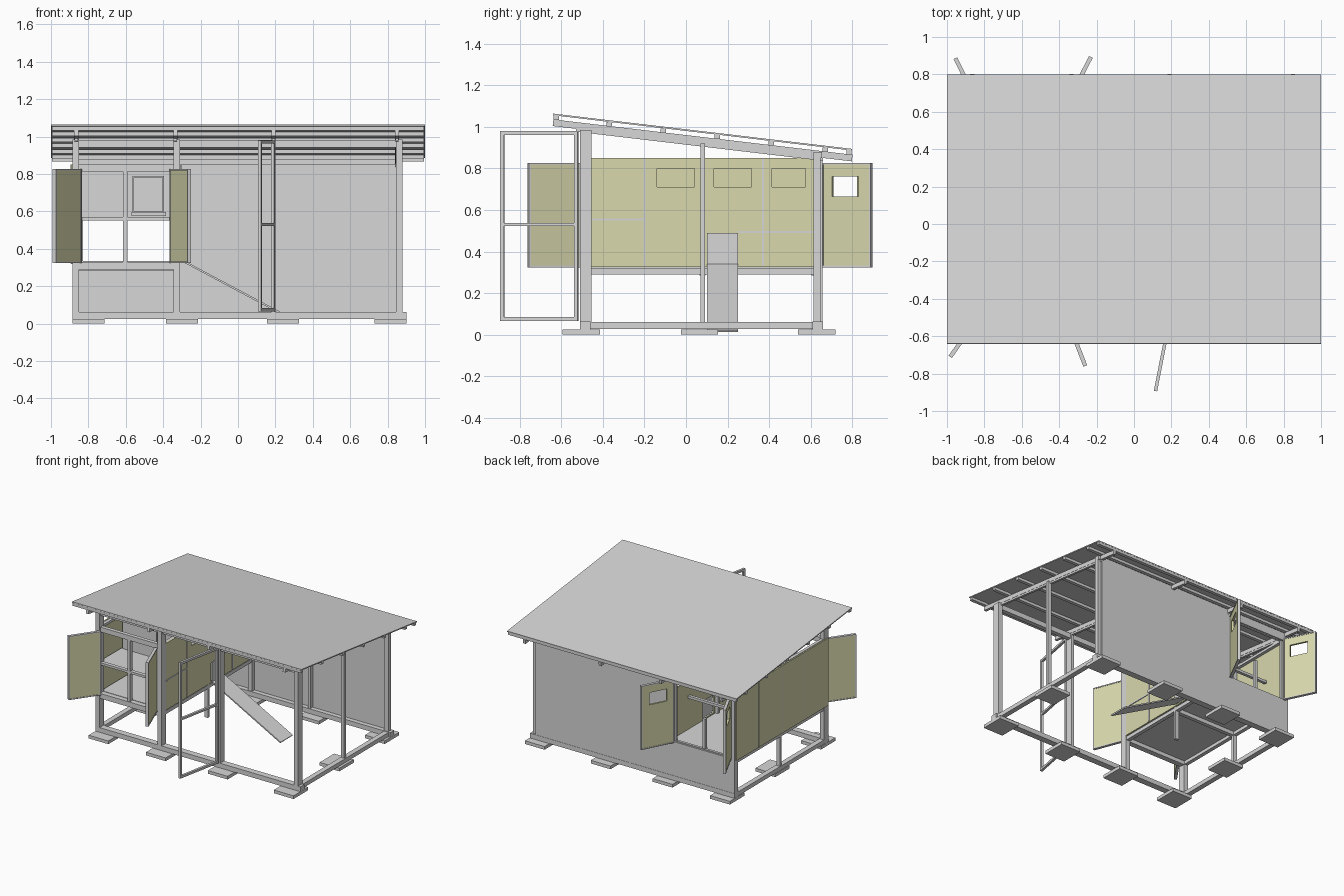
import bpy
import bmesh
from mathutils import Vector, Matrix

cube = bpy.data.objects.get("Cube")
if cube:
    bpy.data.objects.remove(cube, do_unlink=True)


def material(name, colour):
    m = bpy.data.materials.new(name)
    m.use_nodes = True
    m.diffuse_color = colour
    m.node_tree.nodes["Principled BSDF"].inputs["Base Color"].default_value = colour
    return m


GREY = material("light_grey", (0.68, 0.68, 0.68, 1))
YELLOW = material("pale_yellow", (0.69, 0.69, 0.42, 1))


def finish(name, bm, mat):
    mesh = bpy.data.meshes.new(name)
    bm.to_mesh(mesh)
    bm.free()
    mesh.materials.append(mat)
    ob = bpy.data.objects.new(name, mesh)
    bpy.context.scene.collection.objects.link(ob)
    return ob


def box(name, x, y, z, mat=GREY):
    """Box from (min, max) pairs."""
    bm = bmesh.new()
    size = Matrix.Diagonal((x[1] - x[0], y[1] - y[0], z[1] - z[0], 1))
    centre = Vector((sum(x) / 2, sum(y) / 2, sum(z) / 2))
    bmesh.ops.create_cube(bm, size=1, matrix=Matrix.Translation(centre) @ size)
    return finish(name, bm, mat)


def beam(name, a, b, width, depth, mat=GREY):
    """Bar from a to b: width is level, depth is across it."""
    a, b = Vector(a), Vector(b)
    along = (b - a).normalized()
    side = Vector((1, 0, 0)) if abs(along.z) > 0.99 else along.cross((0, 0, 1)).normalized()
    up = side.cross(along)
    rot = Matrix((side, along, up)).transposed().to_4x4()
    bm = bmesh.new()
    size = Matrix.Diagonal((width, (b - a).length, depth, 1))
    bmesh.ops.create_cube(bm, size=1, matrix=Matrix.Translation((a + b) / 2) @ rot @ size)
    return finish(name, bm, mat)


def panel(name, p, q, z, mat, holes=(), thick=0.01):
    """Upright sheet over the plan line p-q; holes are (u0, u1, z0, z1)."""
    p, q = Vector((*p, 0)), Vector((*q, 0))
    length = (q - p).length
    way = (q - p) / length
    us = sorted({0, length, *(u for h in holes for u in h[:2])})
    zs = sorted({*z, *(v for h in holes for v in h[2:])})
    bm = bmesh.new()
    for u0, u1 in zip(us, us[1:]):
        for z0, z1 in zip(zs, zs[1:]):
            u, v = (u0 + u1) / 2, (z0 + z1) / 2
            if any(h[0] < u < h[1] and h[2] < v < h[3] for h in holes):
                continue
            corners = ((u0, z0), (u1, z0), (u1, z1), (u0, z1))
            bm.faces.new([bm.verts.new(p + way * s + Vector((0, 0, t))) for s, t in corners])
    bmesh.ops.remove_doubles(bm, verts=bm.verts, dist=0.0001)
    ob = finish(name, bm, mat)
    solid = ob.modifiers.new("Thickness", "SOLIDIFY")
    solid.thickness, solid.offset = thick, 0
    return ob


def frame(name, p, q, z, width, depth):
    """Rectangular frame standing over the plan line p-q."""
    p, q = Vector((*p, 0)), Vector((*q, 0))
    way = (q - p).normalized() * width / 2
    for label, h in (("bottom", z[0] + width / 2), ("top", z[1] - width / 2)):
        lift = Vector((0, 0, h))
        beam(f"{name}_{label}_rail", p + lift, q + lift, depth, width)
    for label, s in (("hinge", p + way), ("latch", q - way)):
        panel(f"{name}_{label}_stile", (s - way).xy, (s + way).xy, z, GREY, thick=depth)


# Foundation slabs
for x in (-0.8, -0.3, 0.24, 0.815):
    for y in (-0.505, 0.065, 0.63):
        if y != 0.065 or abs(x) > 0.5:
            box("foot_slab", (x - 0.086, x + 0.086), (y - 0.09, y + 0.09), (0, 0.025))

# Sills
for label, y in (("front", -0.485), ("back", 0.635)):
    box(f"{label}_sill", (-0.885, 0.9), (y - 0.025, y + 0.025), (0.025, 0.062))
for label, x in (("left", -0.865), ("right", 0.865)):
    box(f"{label}_sill", (x - 0.02, x + 0.02), (-0.46, 0.61), (0.028, 0.06))

# Posts
for x in (-0.867, -0.327, 0.19, 0.862):
    w = 0.01 if x == 0.19 else 0.018
    box("front_post", (x - w, x + w), (-0.51, -0.455), (0.03, 0.985))
    box("back_post", (x - w, x + w), (0.615, 0.648), (0.03, 0.87))
for x in (-0.867, -0.327, 0.862):
    box("middle_post", (x - 0.015, x + 0.015), (0.07, 0.092), (0.06, 0.92))

# Top plates
box("front_top_plate", (-0.885, 0.88), (-0.5, -0.465), (0.942, 0.982))
box("back_top_plate", (-0.885, 0.88), (0.615, 0.655), (0.85, 0.88))


# Sloping roof
def roof_z(y):
    return 1.06 - (y + 0.64) * 0.118


for x in (-0.865, -0.335, 0.19, 0.85):
    beam("rafter", (x, -0.64, roof_z(-0.64) - 0.04), (x, 0.8, roof_z(0.8) - 0.04), 0.022, 0.032)
    beam("rafter_brace", (x, -0.53, roof_z(-0.53) - 0.06), (x, 0.66, roof_z(0.66) - 0.06), 0.018, 0.02)
for y in (-0.625, -0.37, -0.11, 0.15, 0.41, 0.67, 0.785):
    h = roof_z(y) - 0.014
    box("purlin", (-0.995, 0.995), (y - 0.013, y + 0.013), (h - 0.012, h + 0.01))
beam("roof_sheet", (0, -0.64, roof_z(-0.64)), (0, 0.8, roof_z(0.8)), 2, 0.008)

# Back wall with the rear hatch opening
panel("back_wall", (-0.885, 0.652), (0.85, 0.652), (0.03, 0.85), GREY,
      [(0.04, 0.535, 0.33, 0.815)], 0.012)
frame("rear_hatch_frame", (-0.85, 0.635), (-0.345, 0.635), (0.315, 0.835), 0.02, 0.02)

# House floor, side walls and divider
box("house_floor", (-0.87, -0.32), (-0.46, 0.645), (0.315, 0.33))
for y in (-0.47, 0.08, 0.62):
    box("floor_joist", (-0.85, -0.34), (y - 0.015, y + 0.015), (0.285, 0.315))
for x in (-0.867, -0.327):
    box("floor_side_rail", (x - 0.015, x + 0.015), (-0.46, 0.62), (0.29, 0.318))
    box("house_top_rail", (x - 0.012, x + 0.012), (-0.46, 0.62), (0.83, 0.85))
panel("left_wall", (-0.888, -0.5), (-0.888, 0.645), (0.318, 0.85), YELLOW)
panel("divider_wall", (-0.312, -0.455), (-0.312, 0.615), (0.325, 0.85), YELLOW,
      [(0.315, 0.495, 0.71, 0.80), (0.59, 0.77, 0.71, 0.80), (0.87, 1.03, 0.71, 0.80),
       (0.555, 0.705, 0.335, 0.48)])
for y0, y1, z0, z1 in ((-0.205, -0.195, 0.33, 0.85), (0.365, 0.375, 0.33, 0.85),
                       (-0.455, -0.2, 0.55, 0.56), (0.25, 0.615, 0.49, 0.5)):
    box("divider_batten", (-0.307, -0.302), (y0, y1), (z0, z1))
for y in (-0.2, 0.08, 0.37):
    box("left_wall_seam", (-0.896, -0.892), (y - 0.002, y + 0.002), (0.32, 0.85))

# Pop door and ramp into the run
box("pop_door", (-0.303, -0.295), (0.1, 0.25), (0.335, 0.49))
beam("ramp", (-0.295, 0.175, 0.335), (0.3, 0.175, 0.018), 0.15, 0.01)

# House front framing
box("front_bottom_rail", (-0.85, -0.345), (-0.505, -0.465), (0.29, 0.33))
box("front_shelf_rail", (-0.85, -0.345), (-0.5, -0.47), (0.552, 0.57))
box("front_header", (-0.85, -0.345), (-0.5, -0.47), (0.812, 0.85))
box("front_mullion", (-0.615, -0.592), (-0.5, -0.47), (0.33, 0.812))
box("rear_mullion", (-0.615, -0.592), (0.615, 0.64), (0.33, 0.57))

# Nest shelves inside
box("front_shelf", (-0.875, -0.325), (-0.47, -0.2), (0.553, 0.565))
panel("nest_back_board", (-0.865, -0.2), (-0.33, -0.2), (0.565, 0.83), GREY)
frame("nest_board_window", (-0.565, -0.21), (-0.395, -0.21), (0.59, 0.79), 0.008, 0.008)
box("nest_ledge", (-0.57, -0.385), (-0.25, -0.205), (0.575, 0.597))
for y in (0.25, 0.42):
    box("perch", (-0.875, -0.32), (y - 0.012, y + 0.012), (0.575, 0.595))


# Hinged hatch doors
def hatch(name, hinge, tip, window):
    length = (Vector(tip) - Vector(hinge)).length
    holes = [(length * 0.2, length * 0.75, 0.665, 0.76)] if window else []
    panel(name, hinge, tip, (0.328, 0.822), YELLOW, holes, 0.016)
    way = (Vector(tip) - Vector(hinge)) / length
    frame(f"{name}_edging", Vector(hinge) - way * 0.004, Vector(tip) + way * 0.004,
          (0.324, 0.826), 0.008, 0.022)


hatch("front_left_hatch", (-0.355, -0.515), (-0.262, -0.755), False)
hatch("front_right_hatch", (-0.845, -0.515), (-0.98, -0.707), False)
hatch("back_left_hatch", (-0.35, 0.662), (-0.232, 0.89), True)
hatch("back_right_hatch", (-0.845, 0.662), (-0.953, 0.883), True)

# Open run door
run_hinge, run_tip = (0.188, -0.52), (0.115, -0.893)
frame("run_door", run_hinge, run_tip, (0.066, 0.98), 0.018, 0.018)
beam("run_door_middle_rail", (*run_hinge, 0.53), (*run_tip, 0.53), 0.018, 0.016)
